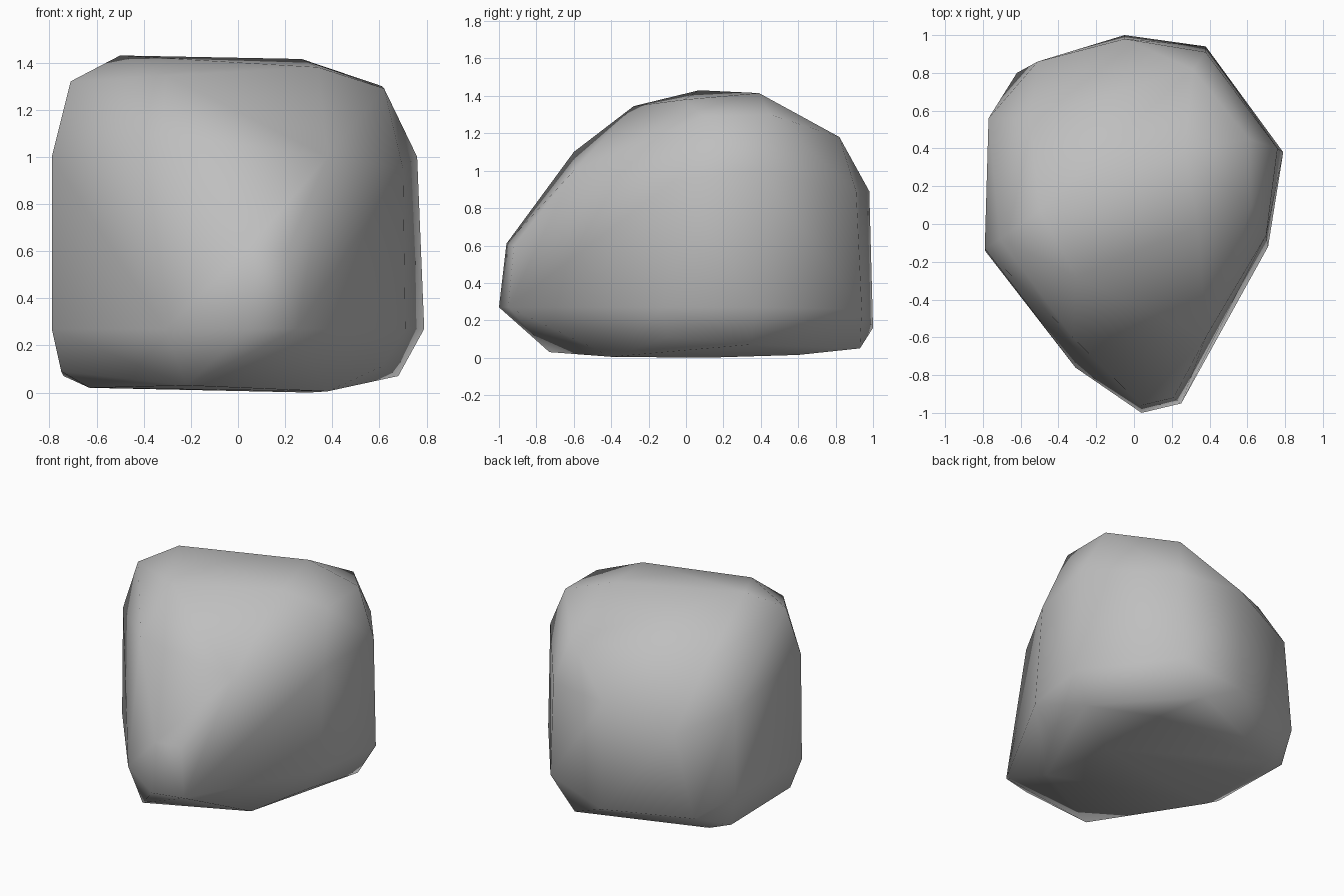
import bpy, bmesh

# Horizontal outlines of the boulder (x, y, z), wrapped by a convex hull
base = [(0.38, -0.4, 0.005), (0.3, 0.1, 0.0), (-0.63, -0.06, 0.02), (-0.22, -0.73, 0.03),
        (0.3, 0.6, 0.015), (-0.6, 0.6, 0.025), (-0.63, 0.41, 0.02), (0.2, 0.93, 0.05),
        (0.68, 0.34, 0.07), (0.61, -0.1, 0.11), (-0.74, 0.56, 0.07), (-0.75, -0.07, 0.09)]
lower = [(0.04, -1.0, 0.27), (0.25, -0.95, 0.27), (0.71, -0.12, 0.27), (0.79, 0.38, 0.27),
         (0.38, 0.94, 0.26), (-0.05, 1.0, 0.16), (-0.62, 0.8, 0.17), (-0.77, 0.56, 0.27),
         (-0.79, -0.14, 0.27), (-0.31, -0.76, 0.27)]
upper = [(0.04, -0.96, 0.61), (0.21, -0.92, 0.6), (0.7, -0.06, 0.95), (0.76, 0.4, 1.0),
         (0.38, 0.91, 0.89), (-0.05, 0.98, 0.89), (-0.51, 0.86, 0.74), (-0.77, 0.56, 0.86),
         (-0.79, -0.13, 1.0), (0.38, -0.6, 1.0), (-0.325, -0.6, 1.1)]
crown = [(-0.5, 0.07, 1.43), (0.27, 0.39, 1.415), (0.34, -0.01, 1.38), (-0.305, -0.28, 1.345),
         (0.62, 0.09, 1.29), (0.61, 0.45, 1.3), (-0.71, -0.08, 1.32), (0.31, 0.82, 1.18),
         (-0.55, 0.56, 1.14)]

bm = bmesh.new()
for ring in (base, lower, upper, crown):
    for p in ring:
        bm.verts.new(p)
bmesh.ops.convex_hull(bm, input=bm.verts)
bmesh.ops.delete(bm, geom=[v for v in bm.verts if not v.link_faces], context='VERTS')
bmesh.ops.recalc_face_normals(bm, faces=bm.faces)
for f in bm.faces:
    f.smooth = True

mesh = bpy.data.meshes.new("boulder")
bm.to_mesh(mesh)
bm.free()

# Single stone colour
stone = bpy.data.materials.new("stone grey")
stone.diffuse_color = (0.52, 0.52, 0.52, 1)
mesh.materials.append(stone)
boulder = bpy.data.objects.new("boulder", mesh)
bpy.context.collection.objects.link(boulder)
